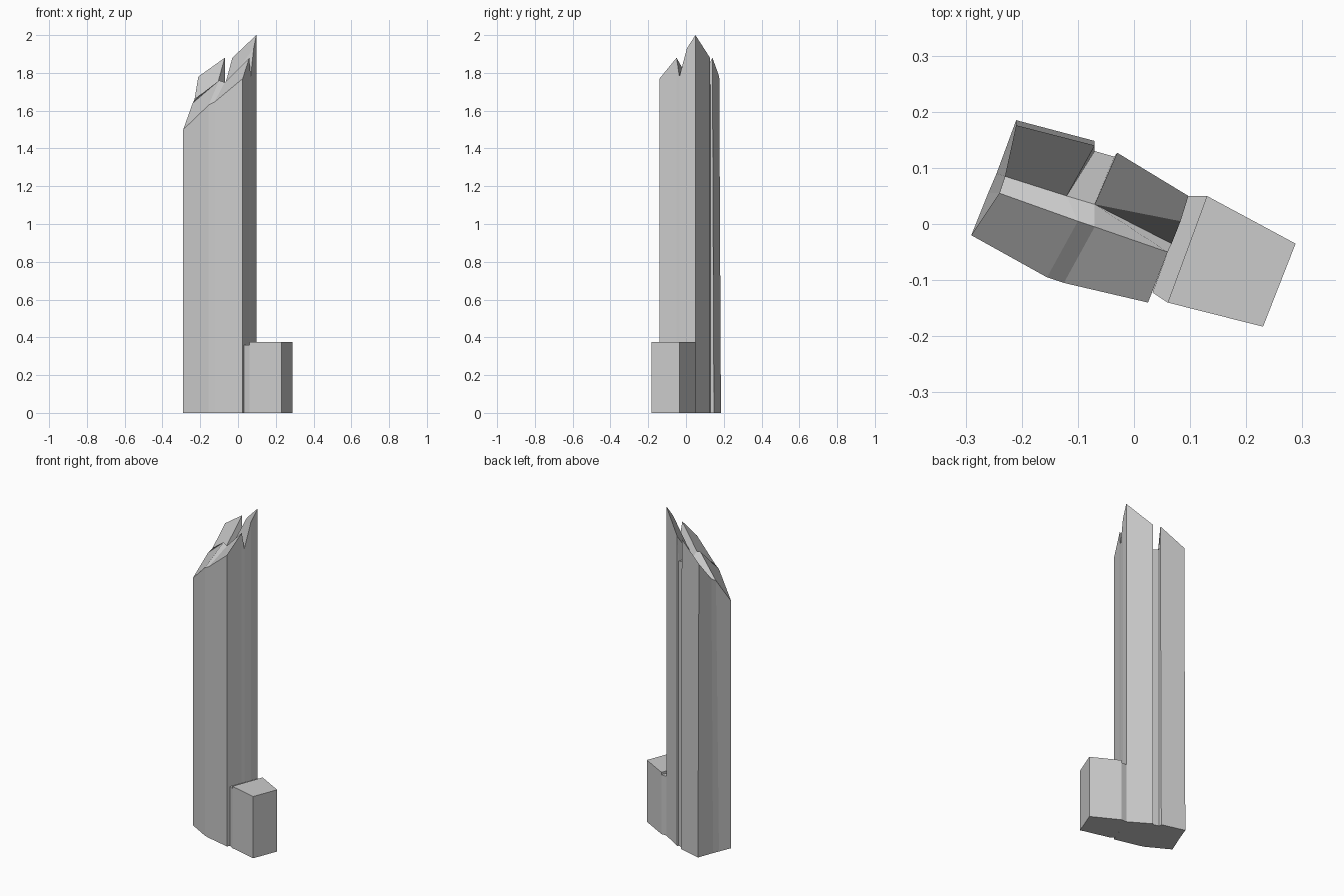
import bpy, bmesh

if "Cube" in bpy.data.objects:
    bpy.data.objects.remove(bpy.data.objects["Cube"])


def finish(bm, name):
    bmesh.ops.recalc_face_normals(bm, faces=bm.faces)
    mesh = bpy.data.meshes.new(name)
    bm.to_mesh(mesh)
    bm.free()
    obj = bpy.data.objects.new(name, mesh)
    bpy.context.collection.objects.link(obj)
    return obj


def prism(name, outline, height):
    bm = bmesh.new()
    low = [bm.verts.new((x, y, 0)) for x, y in outline]
    high = [bm.verts.new((x, y, height)) for x, y in outline]
    bm.faces.new(low[::-1])
    bm.faces.new(high)
    n = len(outline)
    for i in range(n):
        j = (i + 1) % n
        bm.faces.new((low[i], low[j], high[j], high[i]))
    return finish(bm, name)


# Roof corners: a = back left, b = back right, c = front right, d = front left,
# n = notch between the back shafts, s = slot between the right shafts
roof = {
    "a1": (-.21, .176, 1.78), "a2": (-.07, .14, 1.88),
    "a3": (-.12, .05, 1.70), "a4": (-.23, .085, 1.66),
    "b1": (-.03, .127, 1.88), "b2": (.097, .05, 2.0),
    "b3": (.083, .005, 1.93), "b4": (-.07, .035, 1.73),
    "c1": (-.07, -.005, 1.75), "c2": (.06, -.05, 1.88),
    "c3": (-.125, -.105, 1.645), "c4": (.025, -.14, 1.77),
    "d1": (-.29, -.02, 1.50), "d2": (-.155, -.095, 1.63),
    "d3": (-.10, .005, 1.76), "d4": (-.24, .055, 1.64),
    "n1": (-.07, .13, 1.74), "n2": (-.035, .12, 1.73),
    "s": (.067, -.035, 1.78),
}
roof_faces = [
    "a1 a4 a3 a2", "b1 b4 b3 b2", "c1 c3 c4 c2", "d1 d2 d3 d4",
    "a4 d4 d3 a3", "n1 a3 b4 n2", "d2 c3 c1 d3", "b4 s b3",
    "b4 c1 c2 s", "a3 d3 c1 b4", "a2 a3 n1", "n2 b4 b1",
]
rim = "d1 d2 c3 c4 c2 s b3 b2 b1 n2 n1 a2 a1 a4 d4".split()
# Foot corners that flare out from the roof line
foot = {"a1": (-.21, .185), "a2": (-.07, .148), "a4": (-.245, .09), "d4": (-.26, .055)}

# Tower of four clustered shafts with slanted tops
bm = bmesh.new()
top = {k: bm.verts.new(p) for k, p in roof.items()}
base = {k: bm.verts.new((*foot.get(k, roof[k][:2]), 0)) for k in rim}
for f in roof_faces:
    bm.faces.new([top[k] for k in f.split()])
for k, m in zip(rim, rim[1:] + rim[:1]):
    bm.faces.new((base[k], base[m], top[m], top[k]))
bm.faces.new([base[k] for k in reversed(rim)])
finish(bm, "tower_shafts")

# Low annex and the narrow link joining it to the tower
prism("annex_block", [(.06, -.14), (.23, -.183), (.288, -.035), (.13, .05)], .375)
prism("annex_link", [(.033, -.122), (.06, -.14), (.13, .05), (.097, .05),
                     (.083, .005), (.06, -.05)], .36)
